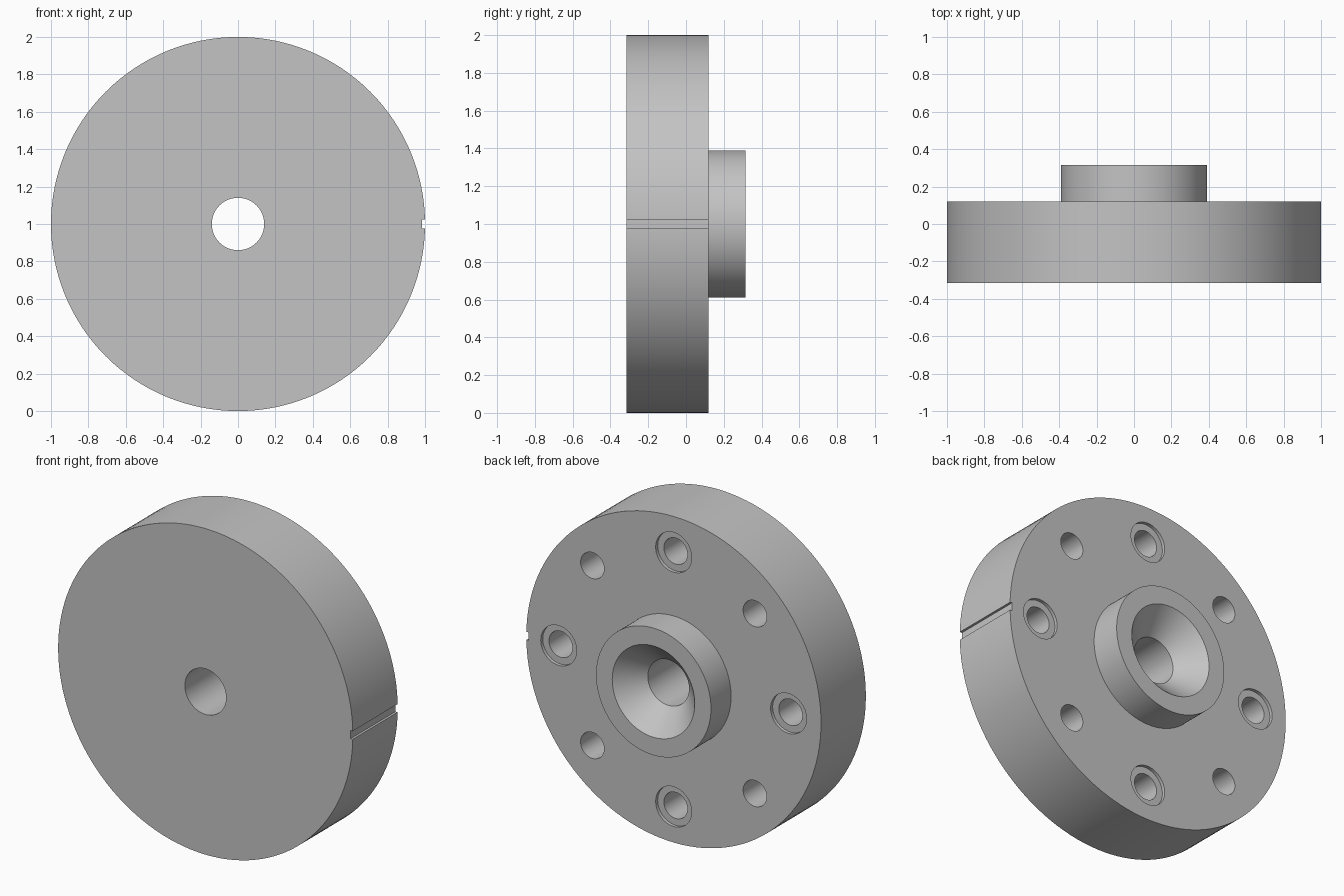
import bpy, bmesh, math
from mathutils import Matrix, Vector

cube = bpy.data.objects.get("Cube")
if cube:
    bpy.data.objects.remove(cube, do_unlink=True)

# Main sizes
FRONT, FACE, BACK = -0.315, 0.12, 0.315
BORE_R, HUB_R, CONE_R = 0.14, 0.39, 0.28
BOLT_CIRCLE, HOLE_R, COUNTERBORE_R = 0.78, 0.08, 0.122
HOLE_END, STEP = FACE - 0.3, FACE - 0.02
OUTSIDE = FACE + 0.1
CENTRE = Vector((0, 0, 1))

steel = bpy.data.materials.new("plain grey metal")
steel.use_nodes = True
grey = (0.55, 0.55, 0.55, 1)
steel.diffuse_color = grey
steel.node_tree.nodes["Principled BSDF"].inputs["Base Color"].default_value = grey


def revolve(bm, profile, centre, steps):
    """Turn a closed (radius, y) profile about the y axis through centre."""
    verts = [bm.verts.new(centre + Vector((r, y, 0))) for r, y in profile]
    edges = [bm.edges.new((a, b)) for a, b in zip(verts, verts[1:] + verts[:1])]
    bmesh.ops.spin(bm, geom=verts + edges, cent=centre, axis=(0, 1, 0),
                   angle=2 * math.pi, steps=steps)
    bmesh.ops.remove_doubles(bm, verts=bm.verts, dist=0.0001)
    bmesh.ops.dissolve_degenerate(bm, edges=bm.edges, dist=0.0001)
    loose = [e for e in bm.edges if not e.link_faces]
    bmesh.ops.delete(bm, geom=loose, context="EDGES")
    bmesh.ops.recalc_face_normals(bm, faces=bm.faces)


def make_object(name, bm):
    mesh = bpy.data.meshes.new(name)
    bm.to_mesh(mesh)
    bm.free()
    mesh.materials.append(steel)
    obj = bpy.data.objects.new(name, mesh)
    bpy.context.collection.objects.link(obj)
    return obj


# Turned body: disc, raised hub, through bore and conical mouth
bm = bmesh.new()
revolve(bm, [(BORE_R, FRONT), (1, FRONT), (1, FACE), (HUB_R, FACE),
             (HUB_R, BACK), (CONE_R, BACK), (BORE_R, BACK - 0.145)], CENTRE, 128)
flange = make_object("hubbed_flange", bm)

# Cutters: blind bolt holes, every second one counterbored
bm = bmesh.new()
plain = [(0, HOLE_END), (HOLE_R, HOLE_END), (HOLE_R, OUTSIDE), (0, OUTSIDE)]
stepped = [(0, HOLE_END), (HOLE_R, HOLE_END), (HOLE_R, STEP),
           (COUNTERBORE_R, STEP), (COUNTERBORE_R, OUTSIDE), (0, OUTSIDE)]
for i in range(8):
    a = i * math.pi / 4
    spot = CENTRE + BOLT_CIRCLE * Vector((math.cos(a), 0, math.sin(a)))
    revolve(bm, plain if i % 2 else stepped, spot, 48)

# Cutter: shallow timing notch across the left rim
bmesh.ops.create_cube(bm, size=1, matrix=Matrix.Translation((1.035, 0, 1))
                      @ Matrix.Diagonal((0.1, 1, 0.05, 1)))
cutter = make_object("hole_cutter", bm)
cutter.hide_render = True

# Cut the body and discard the helper
bpy.context.view_layer.objects.active = flange
flange.select_set(True)
cut = flange.modifiers.new("holes", "BOOLEAN")
cut.operation = "DIFFERENCE"
cut.solver = "EXACT"
cut.object = cutter
bpy.ops.object.modifier_apply(modifier=cut.name)
bpy.data.objects.remove(cutter, do_unlink=True)

bpy.ops.object.select_all(action="DESELECT")
flange.select_set(True)
bpy.ops.object.shade_smooth_by_angle(angle=math.radians(30))
